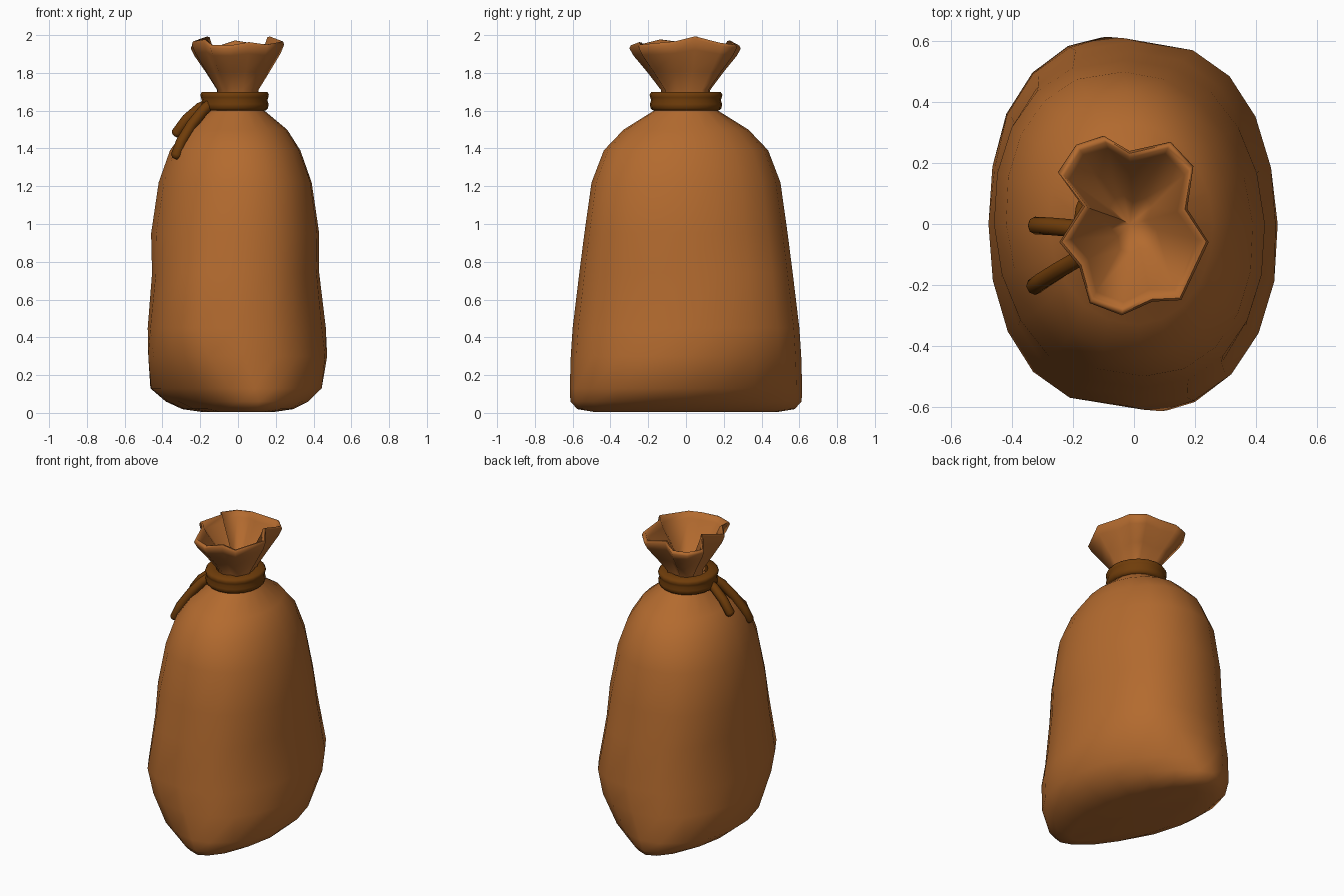
import bpy, bmesh, math
from mathutils import Vector

cube = bpy.data.objects.get("Cube")
if cube:
    bpy.data.objects.remove(cube, do_unlink=True)


def material(name, rgb):
    m = bpy.data.materials.new(name)
    m.use_nodes = True
    m.diffuse_color = (*rgb, 1)
    m.node_tree.nodes["Principled BSDF"].inputs["Base Color"].default_value = (*rgb, 1)
    return m


cloth = material("brown cloth", (0.45, 0.145, 0.028))
cord = material("dark cord", (0.16, 0.046, 0.003))


def loft(name, rings, mat, cap_start=None, cap_end=None, closed=False):
    """Skin a list of equal-length rings, with optional pole points as caps."""
    bm = bmesh.new()
    loops = [[bm.verts.new(p) for p in ring] for ring in rings]
    n = len(loops[0])
    pairs = list(zip(loops, loops[1:]))
    if closed:
        pairs.append((loops[-1], loops[0]))
    for a, b in pairs:
        for i in range(n):
            j = (i + 1) % n
            bm.faces.new((a[i], a[j], b[j], b[i]))
    for pole, loop in ((cap_start, loops[0]), (cap_end, loops[-1])):
        if pole is not None:
            v = bm.verts.new(pole)
            for i in range(n):
                bm.faces.new((loop[i], loop[(i + 1) % n], v))
    bmesh.ops.recalc_face_normals(bm, faces=bm.faces)
    mesh = bpy.data.meshes.new(name)
    bm.to_mesh(mesh)
    bm.free()
    mesh.materials.append(mat)
    ob = bpy.data.objects.new(name, mesh)
    bpy.context.collection.objects.link(ob)
    bpy.ops.object.select_all(action="DESELECT")
    ob.select_set(True)
    bpy.context.view_layer.objects.active = ob
    bpy.ops.object.shade_smooth_by_angle(angle=math.radians(75))


def sack_ring(z, x0, x1, y, pinch, shear, n=20):
    """Oval ring, pinched at front and back, skewed, fuller on the right side."""
    pts = []
    for i in range(n):
        a = 2 * math.pi * i / n
        c, s = math.cos(a), math.sin(a)
        px = x1 * abs(c) ** pinch if c > 0 else x0 * abs(c) ** (pinch * 0.93)
        pts.append((px - shear * s, y * s, z))
    return pts


# Sack body: height, left and right width, depth, pinch, skew
profile = [
    (0.004, -0.17, 0.17, 0.48, 1.2, 0.08),
    (0.02, -0.28, 0.28, 0.575, 1.25, 0.10),
    (0.06, -0.37, 0.36, 0.612, 1.3, 0.11),
    (0.13, -0.46, 0.44, 0.615, 1.15, 0.09),
    (0.30, -0.475, 0.472, 0.61, 0.88, 0.03),
    (0.45, -0.478, 0.465, 0.60, 0.79, -0.01),
    (0.74, -0.455, 0.43, 0.565, 0.81, 0.01),
    (0.95, -0.46, 0.43, 0.538, 0.87, 0.025),
    (1.22, -0.42, 0.39, 0.50, 0.92, 0.035),
    (1.39, -0.36, 0.33, 0.435, 0.97, 0.025),
    (1.50, -0.28, 0.26, 0.33, 1.0, 0.01),
    (1.60, -0.15, 0.14, 0.17, 1.0, 0.0),
    (1.66, -0.12, 0.10, 0.12, 1.0, 0.0),
]
loft("sack_body", [sack_ring(*p) for p in profile], cloth,
     cap_start=(0, 0, 0.015), cap_end=(0, 0, 1.66))

# Gathered mouth: pleats run from the wavy rim down to the neck
rim = [(-.245, -.06), (-.18, -.14), (-.145, -.26), (-.04, -.30), (.06, -.255),
       (.155, -.25), (.245, -.06), (.175, .05), (.195, .19), (.12, .27),
       (-.015, .24), (-.10, .29), (-.19, .26), (-.25, .17), (-.17, .06)]


def mouth_ring(t, z, inset=0.0):
    pts = []
    for x, y in rim:
        r = math.hypot(x, y)
        fold = max(-1, min(1, (0.25 - r) / 0.06))
        radius = r * (0.42 + 0.58 * t) - inset
        pts.append((x / r * radius, y / r * radius, z + t ** 3 * 0.025 * fold))
    return pts


loft("gathered_mouth", [
    mouth_ring(0.0, 1.64), mouth_ring(0.04, 1.71), mouth_ring(0.45, 1.805),
    mouth_ring(0.87, 1.905), mouth_ring(1.0, 1.952), mouth_ring(1.0, 1.968, 0.008),
    mouth_ring(0.97, 1.965, 0.018), mouth_ring(0.88, 1.93, 0.022),
    mouth_ring(0.0, 1.74, 0.03)], cloth, cap_end=(-0.015, 0, 1.68))

# Double-wrapped cord around the neck
section = [(.13, 1.605), (.168, 1.60), (.182, 1.612), (.186, 1.635), (.179, 1.655),
           (.184, 1.67), (.187, 1.685), (.178, 1.70), (.12, 1.70)]
band = [[(-0.018 + r * 0.97 * math.cos(a), r * 1.03 * math.sin(a), z)
         for a in (2 * math.pi * i / 20 for i in range(20))] for r, z in section]
loft("neck_cord", band, cord, closed=True)


def cord_end(name, path, r=0.029, n=8):
    """Round tube along a path with a rounded tip."""
    pts = [Vector(p) for p in path]
    tip = (pts[-1] - pts[-2]).normalized()
    stations = [(p, r) for p in pts] + [(pts[-1] + tip * 0.015, r * 0.65)]
    rings = []
    for i, (p, rad) in enumerate(stations):
        lo, hi = max(i - 1, 0), min(i + 1, len(stations) - 1)
        d = (stations[hi][0] - stations[lo][0]).normalized()
        u = d.cross(Vector((0, 1, 0))).normalized()
        v = d.cross(u)
        rings.append([p + (u * math.cos(a) + v * math.sin(a)) * rad
                      for a in (2 * math.pi * k / n for k in range(n))])
    loft(name, rings, cord, cap_start=pts[0], cap_end=pts[-1] + tip * 0.02)


# Loose ends hanging on the right side
cord_end("short_cord_end", [(-.14, -.02, 1.64), (-.20, -.014, 1.615),
                            (-.27, -.008, 1.555), (-.325, -.005, 1.48)])
cord_end("long_cord_end", [(-.14, -.08, 1.64), (-.185, -.115, 1.60),
                           (-.245, -.15, 1.525), (-.30, -.185, 1.435),
                           (-.327, -.205, 1.362)])
